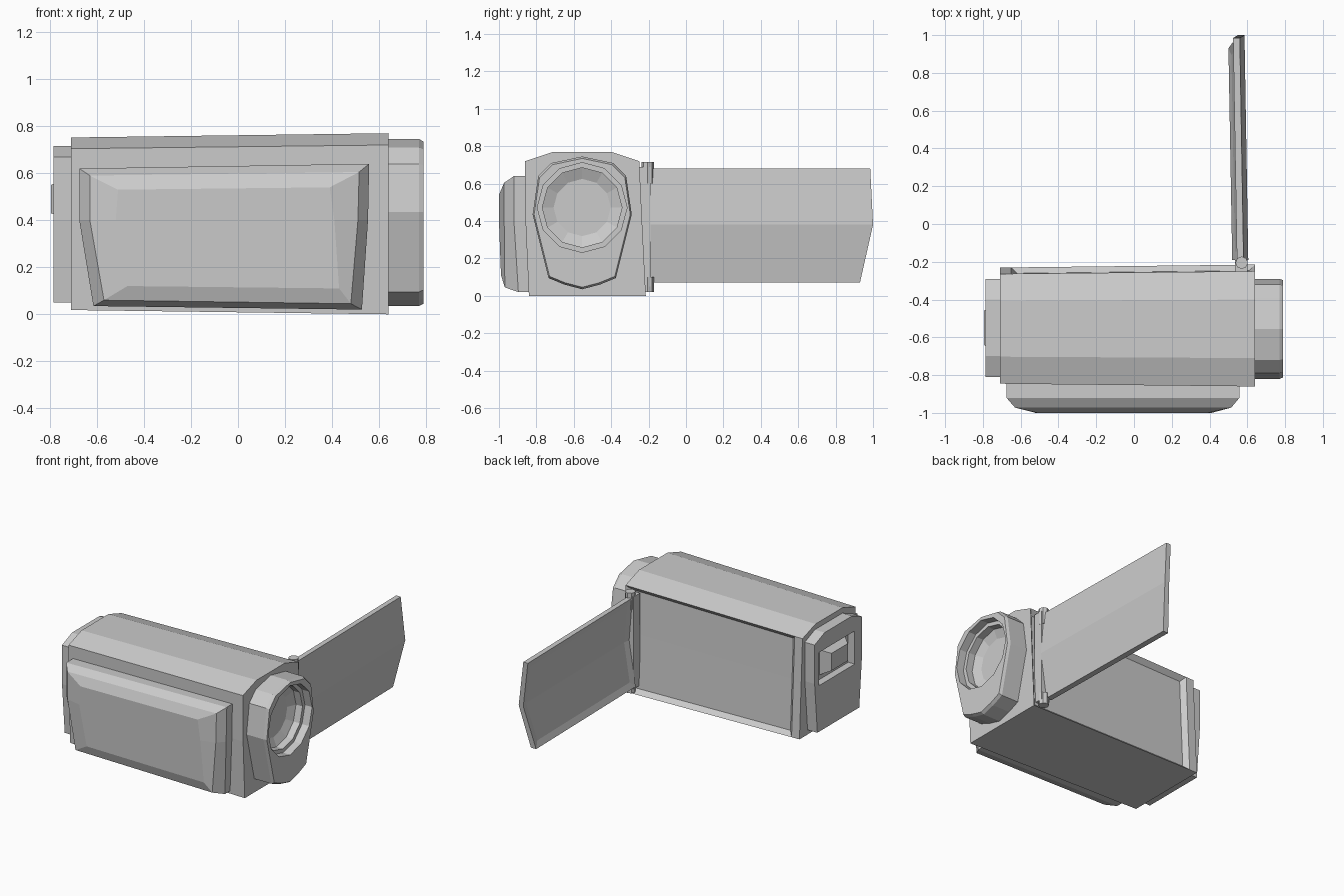
import bpy, bmesh, math
from mathutils import Vector

if "Cube" in bpy.data.objects:
    bpy.data.objects.remove(bpy.data.objects["Cube"])


def loft(name, rings, inset=None):
    """Skin equal-length rings, cap both ends, optionally recess chosen faces."""
    bm = bmesh.new()
    loops = [[bm.verts.new(p) for p in r] for r in rings]
    n = len(loops[0])
    for a, b in zip(loops, loops[1:]):
        for i in range(n):
            j = (i + 1) % n
            bm.faces.new((a[i], a[j], b[j], b[i]))
    bm.faces.new(loops[0])
    bm.faces.new(loops[-1])
    bmesh.ops.recalc_face_normals(bm, faces=bm.faces)
    if inset:
        test, width, depth = inset
        bm.normal_update()
        faces = [f for f in bm.faces if test(f)]
        bmesh.ops.inset_region(bm, faces=faces, thickness=width, depth=-depth,
                               use_even_offset=True)
    me = bpy.data.meshes.new(name)
    bm.to_mesh(me)
    bm.free()
    ob = bpy.data.objects.new(name, me)
    bpy.context.collection.objects.link(ob)
    return ob


def box(name, x, y, z):
    return loft(name, [[(a, y[0], z[0]), (a, y[1], z[0]),
                        (a, y[1], z[1]), (a, y[0], z[1])] for a in x])


# Main body: slightly tapered toward the rear, screen bay recessed in the +y side
section = [(-.84, 0), (-.215, 0), (-.235, .40), (-.25, .72), (-.40, .77),
           (-.71, .77), (-.86, .72), (-.858, .40)]


def body_ring(x):
    s = 1 - .047 * (.64 - x) / 1.35
    return [(x, -.55 + (y + .55) * s, .385 + (z - .385) * s) for y, z in section]


loft("body", [body_ring(x) for x in (-.71, -.65, .64)],
     (lambda f: f.normal.y > .9 and f.calc_center_median().x > -.6, .03, .03))

# Rear block with an eyepiece recess
rear = [(-.78, .05), (-.32, .05), (-.29, .40), (-.29, .67), (-.40, .715),
        (-.70, .715), (-.81, .67), (-.81, .40)]
block = loft("rear_block", [[(x, y, z) for y, z in rear] for x in (-.785, -.70)])
cutter = box("recess_cutter", (-.9, -.735), (-.73, -.34), (.37, .60))
cutter.hide_render = True
mod = block.modifiers.new("recess", 'BOOLEAN')
mod.operation, mod.object, mod.solver = 'DIFFERENCE', cutter, 'EXACT'
bpy.context.view_layer.objects.active = block
bpy.ops.object.modifier_apply(modifier=mod.name)
bpy.data.objects.remove(cutter)

# Eyepiece: small tapered block in the recess
loft("eyepiece", [[(x, -.55 + sy * w, .49 + sz * h) for sy, sz in
                   ((-1, -1), (1, -1), (1, 1), (-1, 1))]
                  for x, w, h in ((-.73, .14, .09), (-.795, .09, .06))])

# Lens housing: shield outline stepping inward to a 12-sided bore
CY, CZ = -.555, .472
half = [(0, .745), (.165, .71), (.235, .64), (.265, .435), (.18, .095),
        (.095, .06), (0, .035)]
shield = half + [(-y, z) for y, z in reversed(half[1:-1])]


def shield_ring(x, s):
    return [(x, CY + y * s, .40 + (z - .40) * s) for y, z in shield]


def bore_ring(x, r):
    return [(x, CY + r * math.sin(math.tau * i / 12),
             CZ + r * math.cos(math.tau * i / 12)) for i in range(12)]


loft("lens_housing", [shield_ring(.60, 1), shield_ring(.77, 1), shield_ring(.79, .97)]
     + [bore_ring(x, r) for x, r in ((.79, .24), (.735, .24), (.735, .213),
                                     (.685, .213), (.66, .153))])

# Hand grip: padded panel on the front side, as (x, z) loops pushed out to y
foot = [(-.675, .62), (.558, .64), (.553, .40), (.527, .02), (-.615, .035), (-.675, .40)]
pad = [(-.63, .59), (.515, .605), (.51, .40), (.48, .045), (-.57, .06), (-.63, .40)]
crown = [(-.51, .53), (.39, .54), (.41, .40), (.43, .11), (-.47, .12), (-.52, .40)]


def grip_ring(loop, y_low, y_high):
    return [(x, y_low + (y_high - y_low) * min(z / .4, 1), z) for x, z in loop]


loft("hand_grip", [grip_ring(foot, -.82, -.82), grip_ring(foot, -.895, -.92),
                   grip_ring(pad, -.968, -.972), grip_ring(crown, -.985, -1.0)])

# Fold-out screen: bent slab with a recessed display on its inner face
slab = [(.56, .68, .985), (.585, .38, 1.0), (.54, .07, .93),
        (.50, .07, .93), (.55, .38, 1.0), (.525, .68, .985)]
loft("screen", [[(x + .02, -.19, z) for x, z, y in slab],
                [(x, y, z) for x, z, y in slab]],
     (lambda f: f.normal.x < -.9, .045, .008))

# Hinge: upright strip with a knuckle at each end
box("hinge_strip", (.535, .60), (-.26, -.19), (.05, .69))
for name, low, high in (("hinge_top", .60, .715), ("hinge_bottom", .02, .10)):
    loft(name, [[(.57 + .033 * math.cos(math.tau * i / 8),
                  -.205 + .033 * math.sin(math.tau * i / 8), z) for i in range(8)]
                for z in (low, high)])
